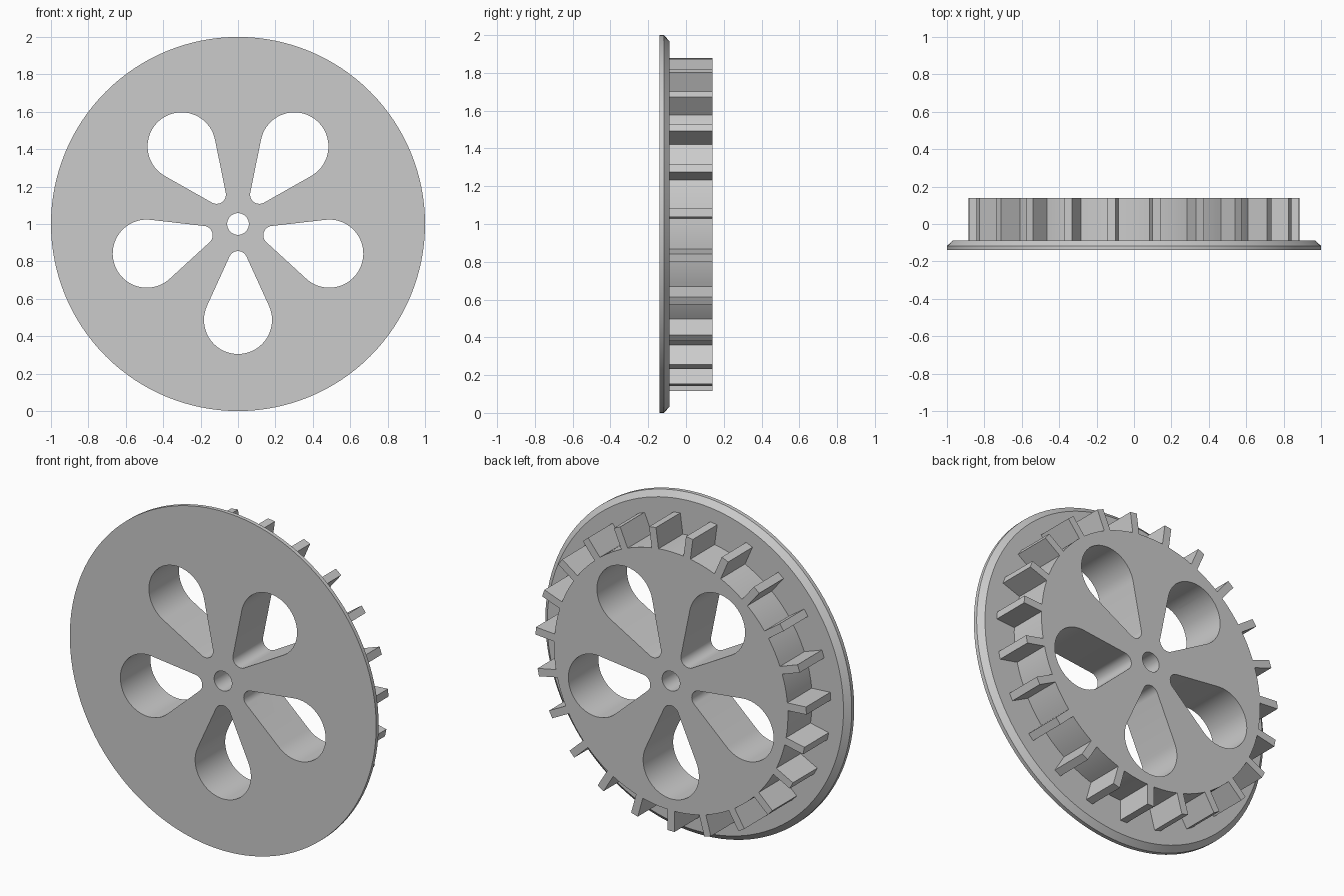
import bpy, bmesh
from math import sin, cos, pi, radians, asin, acos

if "Cube" in bpy.data.objects:
    bpy.data.objects.remove(bpy.data.objects["Cube"], do_unlink=True)

FRONT, RIM, STEP, BACK = -0.14, -0.117, -0.087, 0.14
HUB_R, TIP_R, TEETH, HALF_TOOTH = 0.763, 0.885, 23, 0.0225
HOLES = 5

grey = bpy.data.materials.new("plain grey")
grey.use_nodes = True
grey.diffuse_color = (0.6, 0.6, 0.6, 1)
grey.node_tree.nodes["Principled BSDF"].inputs["Base Color"].default_value = (0.6, 0.6, 0.6, 1)


def arc(cx, cz, r, a0, a1, n):
    return [(cx + r * cos(a0 + (a1 - a0) * i / n), cz + r * sin(a0 + (a1 - a0) * i / n))
            for i in range(n + 1)]


def circle(r, n):
    return arc(0, 0, r, 0, 2 * pi, n)[:-1]


def turned(points, a):
    return [(x * cos(a) - z * sin(a), x * sin(a) + z * cos(a)) for x, z in points]


def loft(bm, rings):
    """Join (outline, y) rings into a closed solid along y."""
    loops = [[bm.verts.new((x, y, z + 1)) for x, z in pts] for pts, y in rings]
    bm.faces.new(loops[0])
    bm.faces.new(loops[-1])
    for a, b in zip(loops, loops[1:]):
        for i in range(len(a)):
            j = (i + 1) % len(a)
            bm.faces.new((a[i], a[j], b[j], b[i]))


def make_object(name, solids):
    bm = bmesh.new()
    for rings in solids:
        loft(bm, rings)
    bmesh.ops.recalc_face_normals(bm, faces=bm.faces)
    mesh = bpy.data.meshes.new(name)
    bm.to_mesh(mesh)
    bm.free()
    mesh.materials.append(grey)
    ob = bpy.data.objects.new(name, mesh)
    bpy.context.collection.objects.link(ob)
    return ob


# Toothed hub outline, one tooth pointing straight down
base_a = asin(HALF_TOOTH / HUB_R)
tip_a = asin(HALF_TOOTH / TIP_R)
pitch = 2 * pi / TEETH
one_tooth = [(TIP_R * cos(tip_a), -HALF_TOOTH), (TIP_R * cos(tip_a), HALF_TOOTH)]
one_tooth += arc(0, 0, HUB_R, base_a, pitch - base_a, 6)
gear = []
for k in range(TEETH):
    gear += turned(one_tooth, -pi / 2 + k * pitch)

# Teardrop window: large outer arc and small inner arc joined by tangents
big_r, big_c, small_r, small_c = 0.182, 0.513, 0.05, 0.195
t = acos((big_r - small_r) / (big_c - small_c))
# Tangent points sit at angle pi - t from the outward axis
teardrop = arc(big_c, 0, big_r, -(pi - t), pi - t, 40)
teardrop += arc(small_c, 0, small_r, pi - t, pi + t, 16)

# Flange with a bevelled rear edge, and the hub behind it
flange = make_object("flange", [[(circle(1, 128), FRONT), (circle(1, 128), RIM),
                                 (circle(0.967, 128), STEP)]])
hub = make_object("toothed_hub", [[(gear, STEP), (gear, BACK)]])

# Five windows and the axle hole go through both parts
cuts = [turned(teardrop, -pi / 2 + k * 2 * pi / HOLES) for k in range(HOLES)]
cuts.append(circle(0.058, 48))
cutter = make_object("hole_cutter", [[(c, -0.3), (c, 0.3)] for c in cuts])
cutter.hide_render = True

for ob in (flange, hub):
    mod = ob.modifiers.new("holes", "BOOLEAN")
    mod.operation = "DIFFERENCE"
    mod.solver = "EXACT"
    mod.object = cutter
    bpy.context.view_layer.update()
    graph = bpy.context.evaluated_depsgraph_get()
    result = bpy.data.meshes.new_from_object(ob.evaluated_get(graph))
    ob.modifiers.clear()
    ob.data = result
bpy.data.objects.remove(cutter, do_unlink=True)

# Smooth the round walls, keep edges crisp
bpy.ops.object.select_all(action="DESELECT")
for ob in (flange, hub):
    ob.select_set(True)
bpy.context.view_layer.objects.active = flange
bpy.ops.object.shade_smooth_by_angle(angle=radians(25))
